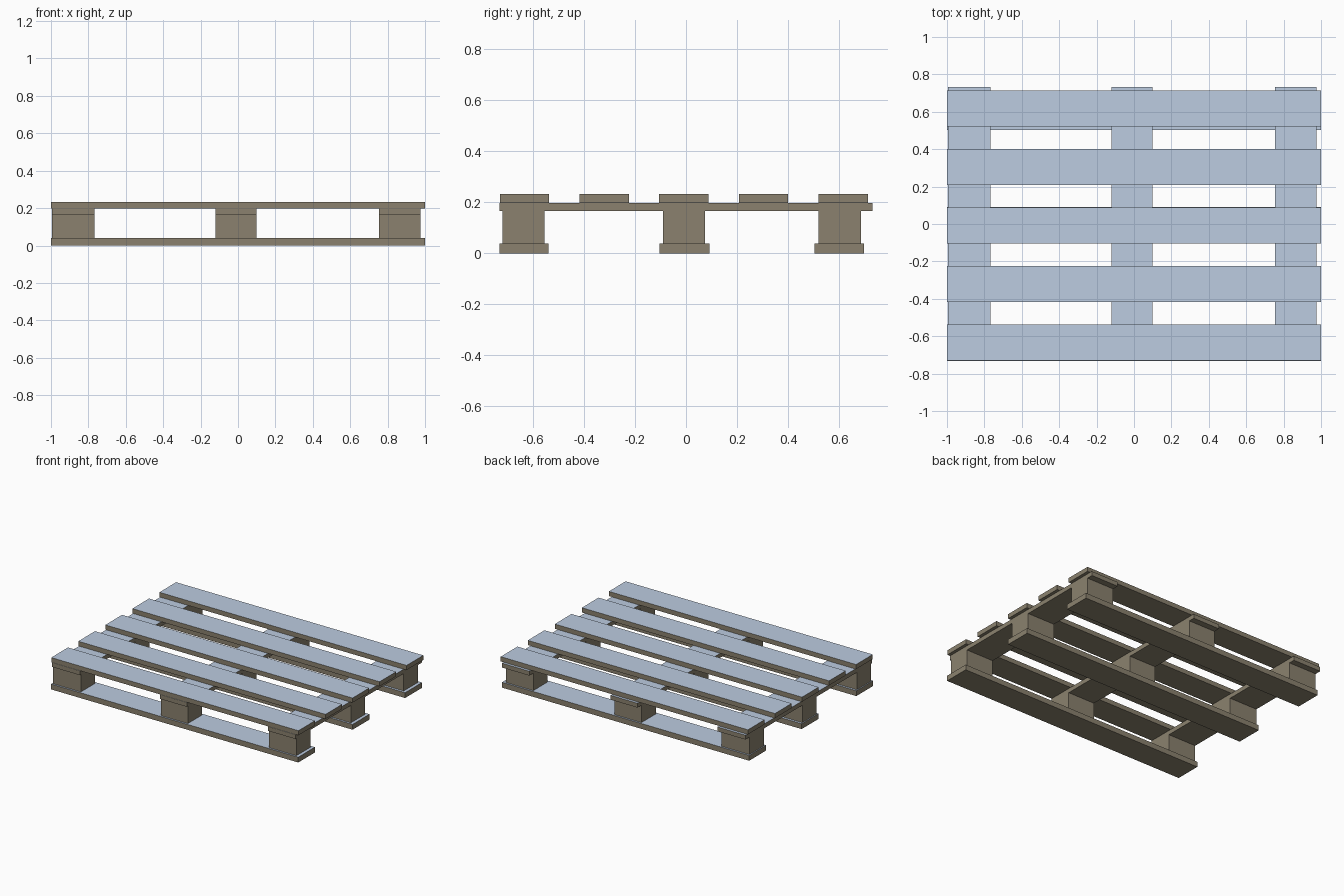
import bpy, bmesh
from mathutils import Vector

if "Cube" in bpy.data.objects:
    bpy.data.objects.remove(bpy.data.objects["Cube"])


def material(name, rgb):
    m = bpy.data.materials.new(name)
    m.diffuse_color = (*rgb, 1)
    m.use_nodes = True
    m.node_tree.nodes["Principled BSDF"].inputs["Base Color"].default_value = m.diffuse_color
    return m


SIDE = material("brown_wood", (0.256, 0.222, 0.158))
TOP = material("weathered_top", (0.507, 0.604, 0.75))


def box(name, x, y, z):
    """Box spanning the given (min, max) ranges, with a weathered upper face."""
    bm = bmesh.new()
    bmesh.ops.create_cube(bm, size=1)
    for v in bm.verts:
        v.co = Vector([r[0] if c < 0 else r[1] for c, r in zip(v.co, (x, y, z))])
    bm.normal_update()
    for f in bm.faces:
        f.material_index = 1 if f.normal.z > 0.5 else 0
    me = bpy.data.meshes.new(name)
    me.materials.append(SIDE)
    me.materials.append(TOP)
    bm.to_mesh(me)
    bm.free()
    ob = bpy.data.objects.new(name, me)
    bpy.context.collection.objects.link(ob)
    return ob


Z_BOTTOM, Z_BLOCK, Z_STRINGER, Z_TOP = 0.039, 0.166, 0.198, 0.232
columns = [(-0.994, -0.767), (-0.12, 0.098), (0.755, 0.977)]

# Five top deck boards
for i in range(5):
    y = -0.73 + i * 0.3125
    box(f"deck_board_{i + 1}", (-1, 1), (y, y + 0.193), (Z_STRINGER, Z_TOP))

# Three cross boards under the deck
for i, x in enumerate(columns):
    box(f"cross_board_{i + 1}", x, (-0.732, 0.732), (Z_BLOCK, Z_STRINGER))

# Bottom runner boards, each carrying three spacer blocks
rows = [((-0.732, -0.54), (-0.72, -0.555)),
        ((-0.104, 0.092), (-0.09, 0.075)),
        ((0.503, 0.698), (0.52, 0.686))]
for j, (runner_y, block_y) in enumerate(rows):
    box(f"bottom_runner_{j + 1}", (-1, 1), runner_y, (0, Z_BOTTOM))
    for i, x in enumerate(columns):
        box(f"spacer_block_{j + 1}_{i + 1}", x, block_y, (Z_BOTTOM, Z_BLOCK))
